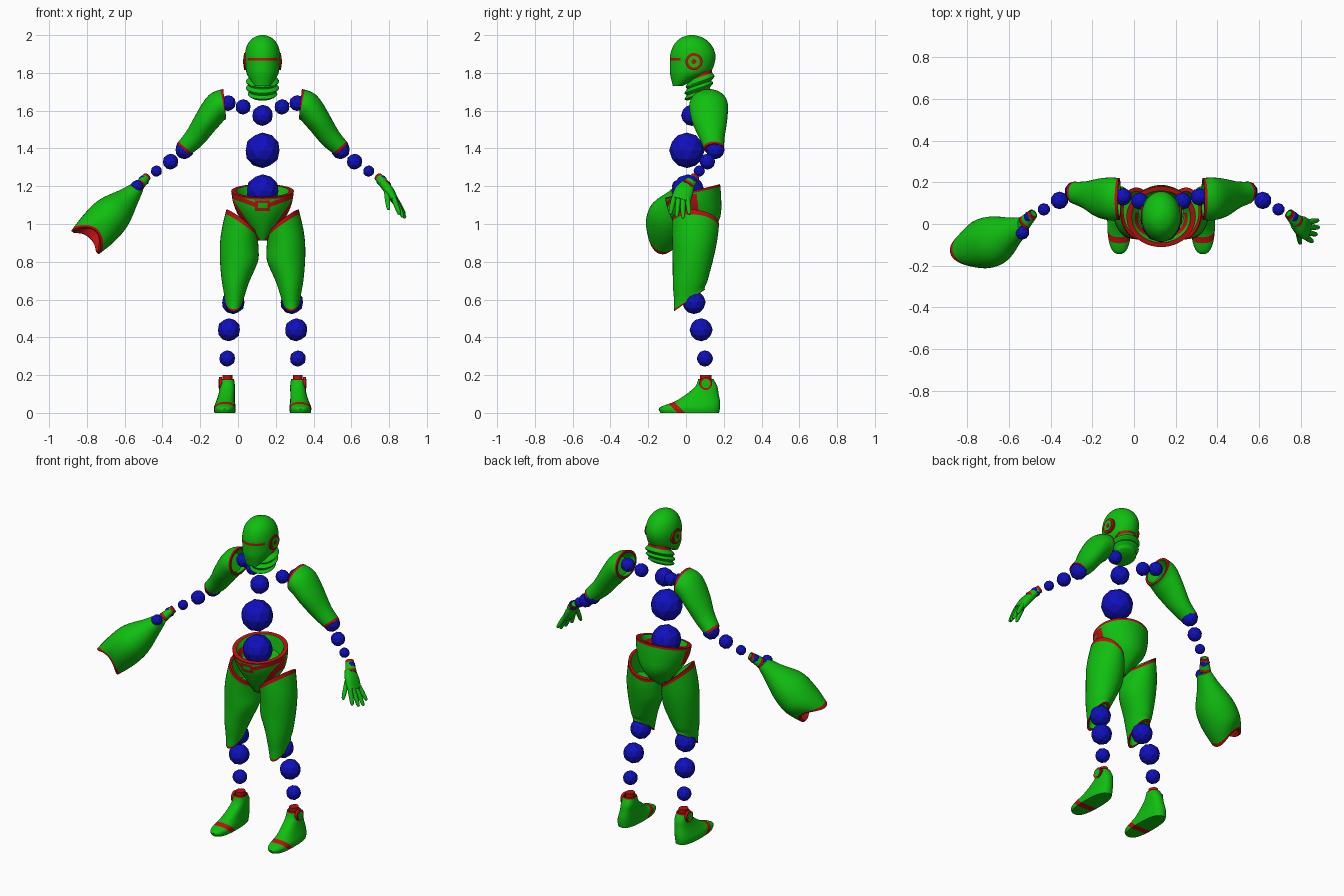
import bpy, bmesh
from math import cos, sin, tau, copysign
from mathutils import Vector

if "Cube" in bpy.data.objects:
    bpy.data.objects.remove(bpy.data.objects["Cube"])

MID = 0.13            # centre line of the figure
GREEN, RED, BLUE = 0, 1, 2


def material(name, colour):
    m = bpy.data.materials.new(name)
    m.use_nodes = True
    m.diffuse_color = (*colour, 1)
    m.node_tree.nodes["Principled BSDF"].inputs["Base Color"].default_value = (*colour, 1)
    return m


MATS = [material("green armour", (0.005, 0.52, 0.005)),
        material("red trim", (0.52, 0.005, 0.005)),
        material("blue joint", (0.005, 0.005, 0.52))]


def finish(name, bm, smooth=True):
    bmesh.ops.recalc_face_normals(bm, faces=bm.faces)
    mesh = bpy.data.meshes.new(name)
    bm.to_mesh(mesh)
    bm.free()
    for m in MATS:
        mesh.materials.append(m)
    ob = bpy.data.objects.new(name, mesh)
    bpy.context.collection.objects.link(ob)
    if smooth:
        bpy.ops.object.select_all(action='DESELECT')
        ob.select_set(True)
        bpy.context.view_layer.objects.active = ob
        bpy.ops.object.shade_smooth_by_angle(angle=0.7)
    return ob


def spline(keys, steps):
    """Catmull-Rom interpolation of the section keys."""
    rows = []
    for i in range(len(keys) - 1):
        a, b, c, d = (keys[max(0, min(j, len(keys) - 1))] for j in range(i - 1, i + 3))
        for s in range(steps):
            t = s / steps
            rows.append([q + t / 2 * (r - p + t * (2*p - 5*q + 4*r - w + t * (3*q - p - 3*r + w)))
                         for p, q, r, w in zip(a, b, c, d)])
    return rows + [list(keys[-1])]


def scaled(row, k):
    return row[:6] + [row[6] * k, row[7] * k]


def loft(name, keys, start=False, end=False, side=0, n=32, steps=4, power=1.0,
         fork=0.0, inside=GREEN, base=GREEN, cuts=(), paint=None):
    """Skin elliptical sections (x, y, z, normal, radius a, radius b).
    Open ends get a red rim and a hollow."""
    if side:
        keys = [(MID + side * k[0], k[1], k[2], side * k[3], *k[4:]) for k in keys]
    rows = spline(keys, steps)
    mats = [base] * (len(rows) - 1)
    weight = [(i / (len(rows) - 1)) ** 3 for i in range(len(rows))]
    if end:
        mats[-1] = RED
        rows += [scaled(rows[-1], 0.85), scaled(rows[-1 - steps], 0.7)]
        mats += [RED, inside]
        weight += [1, 0]
    if start:
        mats[0] = RED
        rows = [scaled(rows[steps], 0.7), scaled(rows[0], 0.85)] + rows
        mats = [inside, RED] + mats
        weight = [0, 0] + weight
    bm = bmesh.new()
    rings = []
    for row, w in zip(rows, weight):
        c, nor = Vector(row[:3]), Vector(row[3:6]).normalized()
        u = Vector((0, 1, 0)).cross(nor).normalized()
        v = nor.cross(u)
        ring = []
        for j in range(n):
            a = tau * j / n
            x, y = (copysign(abs(q) ** power, q) for q in (cos(a), sin(a)))
            ring.append(bm.verts.new(c + u * x * row[6] + v * y * row[7] + nor * fork * w * cos(2 * a)))
        rings.append(ring)
    for r, s, m in zip(rings, rings[1:], mats):
        for j in range(n):
            k = (j + 1) % n
            bm.faces.new((r[j], r[k], s[k], s[j])).material_index = m
    bm.faces.new(rings[0]).material_index = inside if start else base
    bm.faces.new(rings[-1]).material_index = inside if end else base
    for point, normal in cuts:
        bmesh.ops.bisect_plane(bm, geom=bm.verts[:] + bm.edges[:] + bm.faces[:],
                               plane_co=point, plane_no=normal)
    if paint:
        for f in bm.faces:
            if paint(f.calc_center_median()):
                f.material_index = RED
    return finish(name, bm)


def ball(name, x, y, z, r):
    bm = bmesh.new()
    bmesh.ops.create_icosphere(bm, subdivisions=2, radius=r)
    bmesh.ops.translate(bm, verts=bm.verts, vec=(x, y, z))
    for f in bm.faces:
        f.material_index = BLUE
    finish(name, bm, False)


def disc(name, x, y, z, r, half, mat):
    """Round plate facing sideways."""
    rows = [(x + s * half, y, z, 1, 0, 0, r, r) for s in (-1, 1)]
    loft(name, rows, steps=1, n=28, base=mat)


# Head with a brow line
head = [(0.03, 2.0, 0.012, 0.015), (0.032, 1.985, 0.05, 0.06), (0.035, 1.95, 0.08, 0.098),
        (0.036, 1.9, 0.093, 0.119), (0.033, 1.85, 0.092, 0.118), (0.02, 1.8, 0.085, 0.105),
        (-0.012, 1.765, 0.066, 0.066), (-0.045, 1.73, 0.04, 0.024)]
loft("head", [(MID, y, z, 0, 0, 1, a, b) for y, z, a, b in head], n=48,
     cuts=[((0, 0, z), (0, 0, 1)) for z in (1.866, 1.88)] + [((0, -0.03, 0), (0, 1, 0))],
     paint=lambda c: c.y < -0.03 and 1.866 < c.z < 1.88)
for s, label in ((-1, "right"), (1, "left")):
    disc(label + "_ear_ring", MID + s * 0.085, 0.042, 1.86, 0.045, 0.012, RED)
    disc(label + "_ear_plate", MID + s * 0.087, 0.042, 1.86, 0.031, 0.014, GREEN)
    disc(label + "_ear_centre", MID + s * 0.088, 0.042, 1.86, 0.013, 0.015, RED)

# Folded collar under the head
collar = [(0.08, 1.8, 0.065), (0.08, 1.78, 0.068), (0.075, 1.755, 0.088), (0.07, 1.737, 0.074),
          (0.068, 1.72, 0.088), (0.065, 1.702, 0.072), (0.06, 1.685, 0.078), (0.055, 1.67, 0.055)]
loft("collar", [(MID, y, z, 0, -0.35, 1, r, r * 0.92) for y, z, r in collar],
     paint=lambda c: c.z - 0.35 * c.y > 1.753)

# Spine joints
ball("neck_joint", MID, 0.03, 1.575, 0.056)
ball("chest_joint", MID, 0.005, 1.39, 0.094)
ball("waist_joint", MID, 0.01, 1.175, 0.088)

# Pelvis with trim lines cut on its front
pelvis = [(0.035, 1.175, -0.25, 0.166, 0.15), (0.043, 1.11, -0.15, 0.155, 0.145),
          (0.05, 1.04, 0, 0.125, 0.132), (0.048, 0.97, 0, 0.07, 0.095), (0.03, 0.912, 0, 0.028, 0.04)]
LINES = [(1.076, 0.36), (1.1, 0.36), (0.865, 1.46), (0.9, 1.46)]   # height at centre, slope


def pelvis_trim(c):
    x = abs(c.x - MID)
    belt, leg = c.z - 0.36 * x, c.z - 1.46 * x
    buckle = x < 0.04 and 1.07 < c.z < 1.125
    hole = x < 0.025 and 1.085 < c.z < 1.11
    stripe = 1.076 < belt < 1.1 and x > 0.025 or 0.865 < leg < 0.9 and belt < 1.076
    return c.y < 0.06 and (buckle and not hole and c.y < -0.04 or stripe)


loft("pelvis", [(MID, y, z, 0, t, 1, a, b) for y, z, t, a, b in pelvis], start=True, n=48,
     cuts=[((MID, 0, h), (s * k, 0, -1)) for h, k in LINES for s in (-1, 1)]
     + [((0, 0, z), (0, 0, 1)) for z in (1.07, 1.085, 1.11, 1.125)]
     + [((MID + s * x, 0, 0), (1, 0, 0)) for x in (0.025, 0.04) for s in (-1, 1)],
     paint=pelvis_trim)

# Limbs, mirrored about the centre line
JOINTS = [("inner_shoulder", 0.103, 0.11, 1.62, 0.041), ("outer_shoulder", 0.183, 0.13, 1.64, 0.042),
          ("elbow", 0.413, 0.155, 1.393, 0.05), ("upper_forearm", 0.487, 0.113, 1.33, 0.042),
          ("lower_forearm", 0.562, 0.07, 1.28, 0.03), ("wrist", 0.63, 0.033, 1.23, 0.029),
          ("knee", 0.155, 0.042, 0.585, 0.062), ("shin", 0.178, 0.08, 0.44, 0.061),
          ("ankle", 0.187, 0.1, 0.288, 0.043)]
ARM = [(0.2, 0.12, 1.635, 1, 0, -0.1, 0.08, 0.1), (0.245, 0.12, 1.615, 1, 0, -0.6, 0.078, 0.103),
       (0.3, 0.125, 1.54, 0.7, 0, -1, 0.066, 0.092), (0.36, 0.138, 1.455, 0.8, 0, -1, 0.056, 0.066),
       (0.42, 0.15, 1.395, 0.9, 0, -1, 0.046, 0.052)]
THIGH = [(0.11, 0.05, 1.01, -0.8, 0.15, 1, 0.105, 0.126), (0.122, 0.045, 0.9, -0.3, 0, 1, 0.105, 0.118),
         (0.125, 0.035, 0.8, 0, 0, 1, 0.1, 0.106), (0.142, 0.022, 0.7, 0, 0, 1, 0.074, 0.092),
         (0.148, 0.018, 0.635, 0, -0.4, 1, 0.057, 0.088), (0.152, 0.018, 0.595, 0, -0.7, 1, 0.047, 0.1)]
FOOT = [(0.2, 0.02, 0, 0.055, 0.155), (0.2, 0.02, 0.028, 0.058, 0.16), (0.196, 0.06, 0.06, 0.05, 0.12),
        (0.19, 0.088, 0.1, 0.043, 0.085), (0.186, 0.108, 0.14, 0.04, 0.058), (0.186, 0.105, 0.18, 0.035, 0.04)]
for s, label in ((-1, "right_"), (1, "left_")):
    for name, d, y, z, r in JOINTS:
        ball(label + name + "_joint", MID + s * d, y, z, r)
    loft(label + "upper_arm", ARM, True, True, side=s)
    loft(label + "thigh", THIGH, True, True, side=s)
    loft(label + "foot", [(d, y, z, 0, 0, 1, a, b) for d, y, z, a, b in FOOT], end=True, side=s, power=0.8,
         cuts=[((0, y, 0), (0, 1, 1)) for y in (-0.045, -0.005)],
         paint=lambda c: -0.045 < c.y + c.z < -0.005)
    loft(label + "ankle_post", [(0.186, 0.105, z, 0, 0, 1, 0.026, 0.03) for z in (0.13, 0.2)],
         side=s, base=RED, steps=1)
    disc(label + "ankle_ring", MID + s * 0.222, 0.105, 0.155, 0.034, 0.008, RED)
    disc(label + "ankle_plate", MID + s * 0.224, 0.105, 0.155, 0.024, 0.009, GREEN)
    loft(label + "cuff", [(0.612, 0.05, 1.25, 0.6, -0.6, -0.6, 0.022, 0.024),
                          (0.655, 0.005, 1.2, 0.6, -0.6, -0.6, 0.028, 0.036)], True, True, side=s)

# Left hand with tapered fingers
HAND = (0.5, -0.35, -0.85)
loft("left_palm", [(0.77, 0.012, 1.215, *HAND, 0.022, 0.034), (0.8, -0.01, 1.175, *HAND, 0.026, 0.05),
                   (0.83, -0.028, 1.125, *HAND, 0.02, 0.052)], n=20, power=0.8)


def finger(name, base, tip):
    a, b = Vector(base), Vector(tip)
    d = b - a
    loft(name, [(*(a + d * t), *d, r, r) for t, r in
                ((0, 0.013), (0.45, 0.0135), (0.9, 0.01), (1, 0.004))], n=12, steps=3)


for i, (x, z) in enumerate(((0.883, 1.05), (0.886, 1.03), (0.875, 1.035), (0.855, 1.05))):
    finger("left_finger", (0.83 - i * 0.002, 0.008 - i * 0.024, 1.14), (x, 0.018 - i * 0.034, z))
finger("left_thumb", (0.785, -0.03, 1.185), (0.797, -0.095, 1.075))

# Right arm cannon with a forked, hollow mouth
AXIS = (-0.62, -0.28, -0.72)
ball("cannon_joint", -0.535, -0.042, 1.2, 0.033)
loft("arm_cannon", [(-0.53, -0.01, 1.195, *AXIS, 0.034, 0.045), (-0.58, -0.035, 1.14, *AXIS, 0.06, 0.068),
                    (-0.66, -0.075, 1.06, *AXIS, 0.103, 0.115), (-0.73, -0.1, 0.985, *AXIS, 0.108, 0.12),
                    (-0.79, -0.128, 0.925, *AXIS, 0.096, 0.09)],
     end=True, n=36, fork=0.03, inside=RED)
